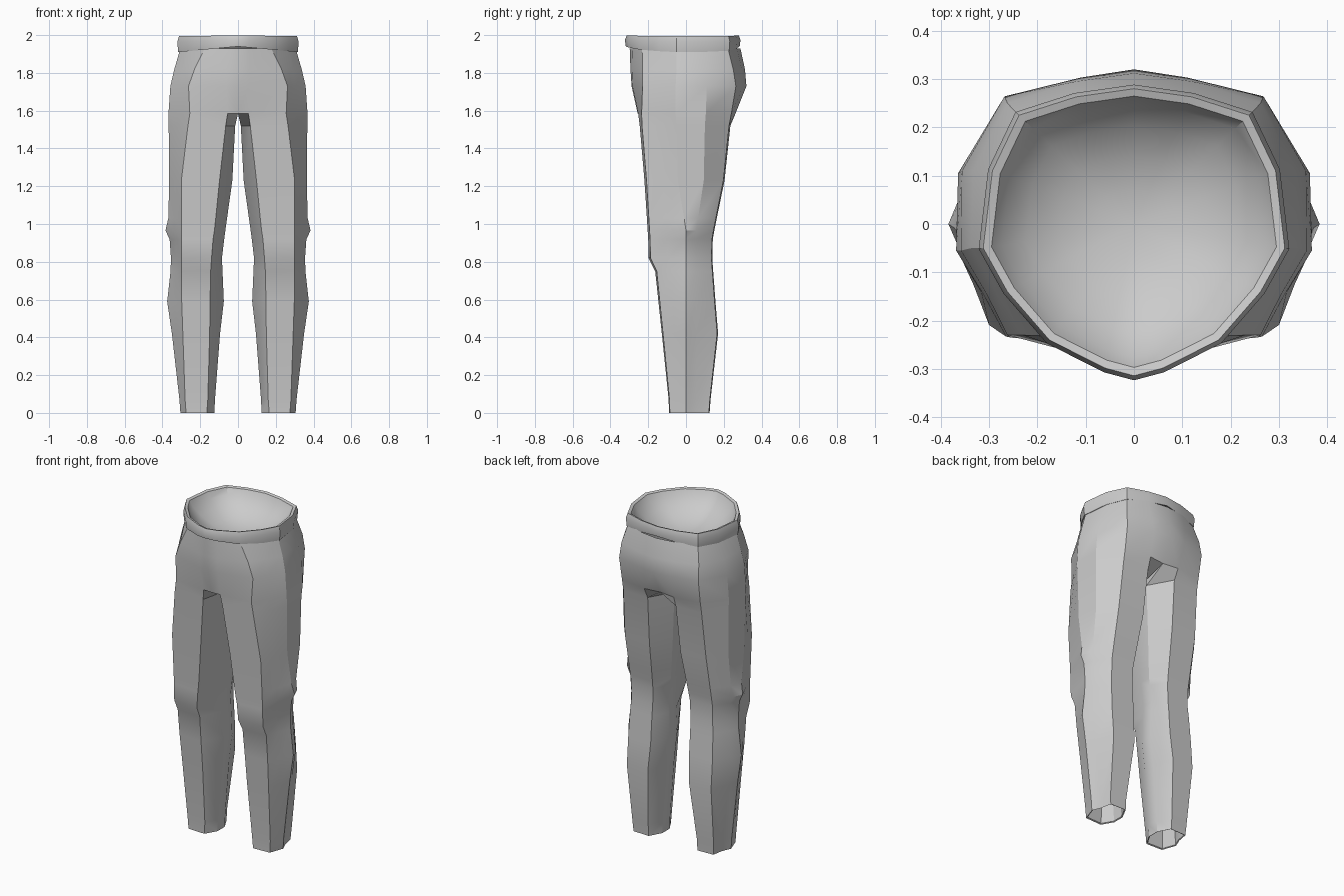
import bpy, bmesh, math

cloth = bpy.data.materials.new("grey cloth")
cloth.diffuse_color = (0.6, 0.6, 0.6, 1)


def finish(name, bm, angle):
    bmesh.ops.remove_doubles(bm, verts=bm.verts, dist=0.0005)
    bmesh.ops.recalc_face_normals(bm, faces=bm.faces)
    mesh = bpy.data.meshes.new(name)
    bm.to_mesh(mesh)
    bm.free()
    mesh.materials.append(cloth)
    ob = bpy.data.objects.new(name, mesh)
    bpy.context.collection.objects.link(ob)
    bpy.ops.object.select_all(action='DESELECT')
    ob.select_set(True)
    bpy.context.view_layer.objects.active = ob
    bpy.ops.object.shade_smooth_by_angle(angle=math.radians(angle))


def bridge(bm, a, b, closed):
    n = len(a)
    for i in range(n if closed else n - 1):
        j = (i + 1) % n
        bm.faces.new((a[i], a[j], b[j], b[i]))


# Leg sections: z, inner x, front-inner x, front-outer x, outer x,
# back-outer x, back-inner x, front y, back y
LEG = [
    (0.00, .125, .165, .275, .305, .27, .165, -.090, .125),
    (0.07, .122, .160, .280, .310, .275, .165, -.092, .130),
    (0.42, .095, .150, .292, .350, .285, .140, -.128, .170),
    (0.59, .075, .148, .298, .375, .285, .130, -.146, .156),
    (0.75, .082, .145, .300, .357, .280, .130, -.163, .144),
    (0.82, .085, .140, .300, .355, .275, .128, -.198, .139),
    (0.92, .073, .132, .300, .362, .275, .125, -.200, .142),
    (0.965, .067, .125, .300, .384, .275, .122, -.203, .150),
    (1.03, .058, .118, .300, .369, .275, .118, -.207, .163),
    (1.23, .030, .098, .300, .364, .275, .105, -.220, .204),
    (1.52, .015, .065, .265, .367, .265, .095, -.245, .235),
]


def leg_section(r):
    z, xi, fi, fo, xo, bo, bi, yf, yb = r
    k = min(1, max(0, (z - .97) / .3))       # hip sides get flatter higher up
    yc, yd = -.05 * k, .055 + .045 * k
    xd = xo - .008 - .015 * (1 - k)
    return [(xi, -.02, z), (fi, yf, z), (fo, yf * .95, z),
            ((fo + xo) / 2, (yf * .95 + yc) / 2, z), (xo, yc, z), (xd, yd, z),
            (bo, yb * .97, z), (bi, yb, z), (xi, .05 + .04 * k, z)]


# Hip sections run from centre front round to centre back
HIP = [
    (1.585, [(0, -.256), (.055, -.253), (.255, -.235), (.312, -.145), (.368, -.055),
             (.364, .105), (.265, .240), (.10, .262), (0, .250)]),
    (1.73, [(0, -.288), (.06, -.283), (.262, -.230), (.305, -.145), (.358, -.055),
            (.356, .11), (.268, .264), (.11, .303), (0, .320)]),
    (1.82, [(0, -.294), (.06, -.287), (.23, -.230), (.285, -.14), (.337, -.05),
            (.333, .11), (.262, .25), (.12, .295), (0, .312)]),
    (1.93, [(0, -.298), (.06, -.285), (.175, -.232), (.26, -.135), (.305, -.05),
            (.288, .11), (.236, .222), (.125, .27), (0, .288)]),
]

bm = bmesh.new()
for s in (1, -1):
    rows = [leg_section(r) for r in LEG]
    hem = rows[0]
    cx, cy = .216, .018

    def lining(f, z):
        return [(cx + (x - cx) * f, cy + (y - cy) * f, z) for x, y, _ in hem]
    # Hollow cuff inside the hem
    rows = [lining(.88, .14), lining(.93, .004)] + rows
    n_leg = len(rows)
    rows += [[(x, y, z) for x, y in pts] for z, pts in HIP]
    loops = [[bm.verts.new((s * x, y, z)) for x, y, z in row] for row in rows]
    bm.faces.new(loops[0])
    for i in range(len(loops) - 1):
        bridge(bm, loops[i], loops[i + 1], closed=i < n_leg)
finish("trouser_legs", bm, 28)

# Waistband: a rolled band whose inside falls into a shallow lining
HALF = [(0, -.314), (.06, -.298), (.175, -.24), (.262, -.14), (.312, -.05),
        (.293, .11), (.238, .225), (.12, .263), (0, .28)]
OUTLINE = HALF + [(-x, y) for x, y in HALF[-2:0:-1]]
# scale, height, share of the centre rise
BAND = [(.96, 1.915, 1), (1.015, 1.91, 1), (1.03, 1.965, .3), (1.0, 1.995, .1), (.945, 1.99, .1),
        (.88, 1.955, 0), (.72, 1.91, 0), (.5, 1.87, 0), (.25, 1.85, 0)]
bm = bmesh.new()
loops = []
for f, z, rise in BAND:
    loops.append([bm.verts.new((x * f, y * f, z + rise * .03 * (1 - abs(x) / .312)))
                  for x, y in OUTLINE])
for a, b in zip(loops, loops[1:]):
    bridge(bm, a, b, True)
mid = bm.verts.new((0, 0, 1.843))
last = loops[-1]
for i in range(len(last)):
    bm.faces.new((last[i], last[(i + 1) % len(last)], mid))
# Point the open shell outward and up
finish("waistband", bm, 32)
